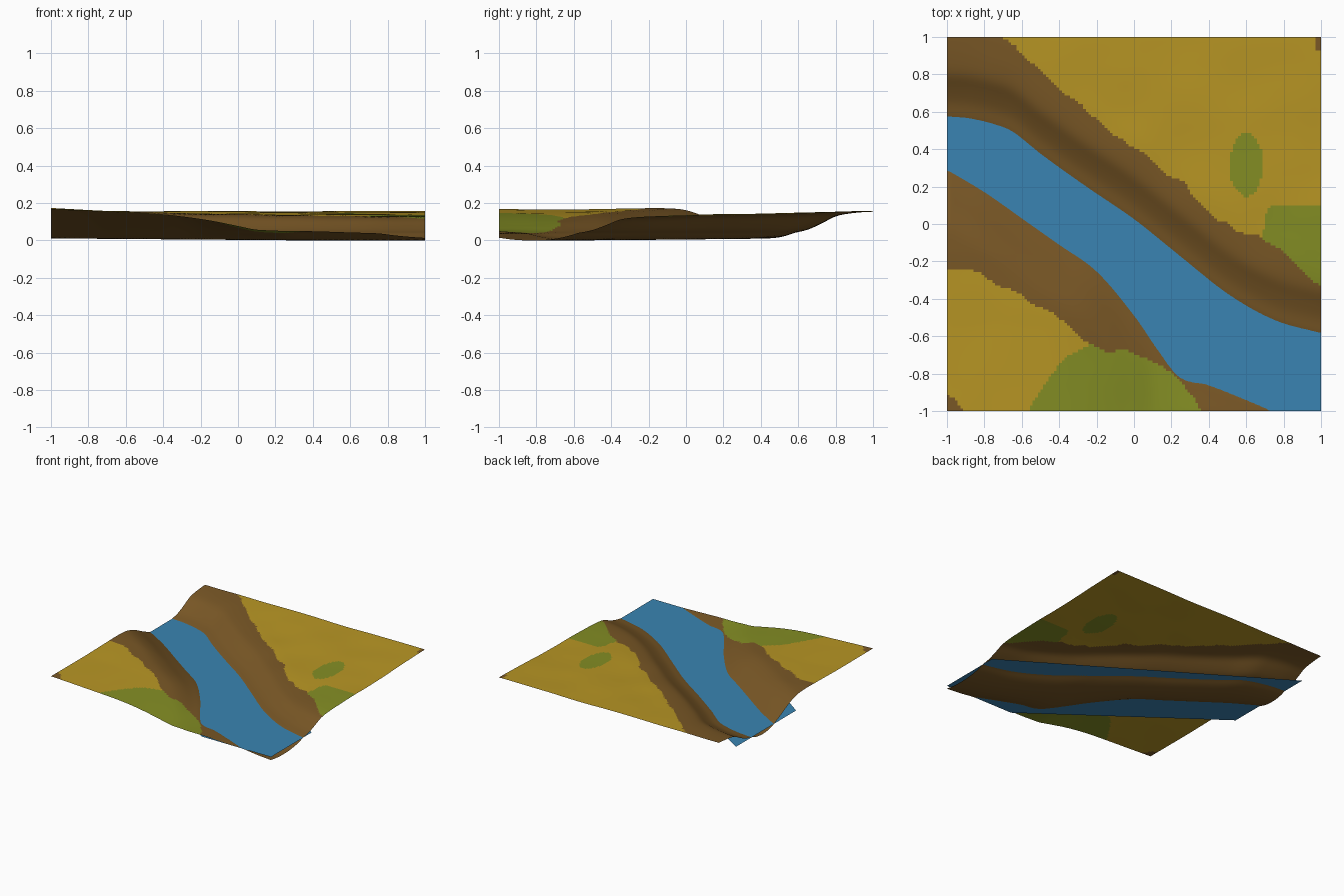
import bpy, bmesh
from mathutils import noise, Vector

if "Cube" in bpy.data.objects:
    bpy.data.objects.remove(bpy.data.objects["Cube"])


def material(name, srgb):
    m = bpy.data.materials.new(name)
    lin = [((c / 255 + 0.055) / 1.055) ** 2.4 for c in srgb]
    m.diffuse_color = (*lin, 1)
    m.use_nodes = True
    m.node_tree.nodes["Principled BSDF"].inputs["Base Color"].default_value = m.diffuse_color
    return m


def curve(pts, x):
    """Smooth interpolation through (x, value) points."""
    if x <= pts[0][0]:
        return pts[0][1]
    if x >= pts[-1][0]:
        return pts[-1][1]
    i = max(k for k in range(len(pts) - 1) if pts[k][0] <= x)

    def slope(k):
        a, b = pts[max(k - 1, 0)], pts[min(k + 1, len(pts) - 1)]
        return (b[1] - a[1]) / (b[0] - a[0])
    (x0, y0), (x1, y1) = pts[i], pts[i + 1]
    w = x1 - x0
    t = (x - x0) / w
    return ((2*t**3 - 3*t**2 + 1) * y0 + (t**3 - 2*t*t + t) * w * slope(i)
            + (3*t*t - 2*t**3) * y1 + (t**3 - t*t) * w * slope(i + 1))


WATER_Z = 0.04
N = 140

# Waterlines on the two banks, as y over x
NORTH = [(-1, .57), (-.88, .56), (-.75, .53), (-.65, .49), (-.5, .37), (-.25, .19),
         (0, .02), (.25, -.18), (.5, -.38), (.75, -.52), (1, -.59)]
SOUTH = [(-1, .29), (-.8, .17), (-.6, .03), (-.4, -.11), (-.2, -.25), (0, -.48),
         (.13, -.66), (.25, -.81), (.4, -.85), (.78, -1), (1, -1.08)]
# Bank rise over distance from the water
NORTH_RISE = [(0, 0), (.08, .17), (.16, .5), (.23, .82), (.32, .95), (.45, 1)]
SOUTH_RISE = [(0, 0), (.1, .35), (.2, .72), (.3, .95), (.42, 1)]
# Plateau heights
NORTH_TOP = [(-.4, .125), (.1, .136), (.5, .145), (1, .158)]
SOUTH_TOP = [(-1, .168), (-.6, .15), (-.35, .135), (-.15, .108), (0, .08),
             (.12, .058), (.5, .06), (1, .045)]
# Limits of the bare soil, and the front meadow
NORTH_SOIL = [(-1, 1.35), (-.7, 1), (-.5, .82), (-.25, .6), (0, .4), (.25, .22),
              (.45, .02), (.7, -.08), (.85, -.2), (1, -.33)]
SOUTH_SOIL = [(-1, -.24), (-.8, -.28), (-.55, -.42), (-.4, -.5), (-.2, -.66),
              (0, -.69), (.2, -.8), (.36, -1), (.5, -1.3)]
MEADOW = [(-.58, -1.02), (-.45, -.82), (-.3, -.67), (-.1, -.64), (.4, -.64)]


def height(x, y):
    north, south = curve(NORTH, x), curve(SOUTH, x)
    bump = noise.noise(Vector((x * 3.5, y * 3.5, 2.3))) * .005
    if y > north:
        f = curve(NORTH_RISE, y - north)
        return WATER_Z + (curve(NORTH_TOP, y) + bump - WATER_Z) * f
    if y < south:
        f = curve(SOUTH_RISE, south - y)
        ridge = .008 * max(0, 1 - abs(y + .15) / .4) * max(0, -x)
        return WATER_Z + (curve(SOUTH_TOP, x) + ridge + bump * .6 - WATER_Z) * f
    t = (y - south) / (north - south)
    depth = .028 + .011 * min(1, (x + 1) / 1.4)
    return WATER_Z - depth * (4 * t * (1 - t)) ** .8


GRASS, SOIL, MOSS = 0, 1, 2


def ground_kind(x, y):
    wob = noise.noise(Vector((x * 9, y * 9, 5))) * .025
    if curve(SOUTH_SOIL, x) + wob < y < curve(NORTH_SOIL, x) + wob:
        return SOIL
    if (x > .97 and y > .93) or (x + y < -1.9):
        return SOIL
    if -.58 < x < .4 and y < curve(MEADOW, x) + wob * .5:
        return MOSS
    if ((x - .6) / .09) ** 2 + ((y - .32) / .165) ** 2 < 1 + wob * 6:
        return MOSS
    if x > .69 + wob and y < .1 + wob and x - y * .5 > .68:
        return MOSS
    return GRASS


def make_object(name, bm, mats):
    me = bpy.data.meshes.new(name)
    bm.to_mesh(me)
    bm.free()
    for m in mats:
        me.materials.append(m)
    ob = bpy.data.objects.new(name, me)
    bpy.context.collection.objects.link(ob)
    return ob


# Terrain: sculpted grid, coloured by zone
bm = bmesh.new()
bmesh.ops.create_grid(bm, x_segments=N, y_segments=N, size=1)
for v in bm.verts:
    v.co.z = height(v.co.x, v.co.y)
for _ in range(4):
    bmesh.ops.smooth_vert(bm, verts=bm.verts, factor=.5, use_axis_z=True)
low = min(v.co.z for v in bm.verts)
for v in bm.verts:
    v.co.z -= low
for f in bm.faces:
    c = f.calc_center_median()
    f.material_index = ground_kind(c.x, c.y)
    f.smooth = True
make_object("terrain", bm, [material("dry grass", (184, 150, 36)),
                            material("soil", (122, 88, 38)),
                            material("green grass", (132, 142, 36))])

# River: flat sheet running on beneath both banks
bm = bmesh.new()
outline = [(-1, 0), (.37, -1), (1, -1), (1, -.47), (-1, .78)]
bm.faces.new([bm.verts.new((x, y, WATER_Z - low)) for x, y in outline])
make_object("river_water", bm, [material("water blue", (58, 132, 178))])
